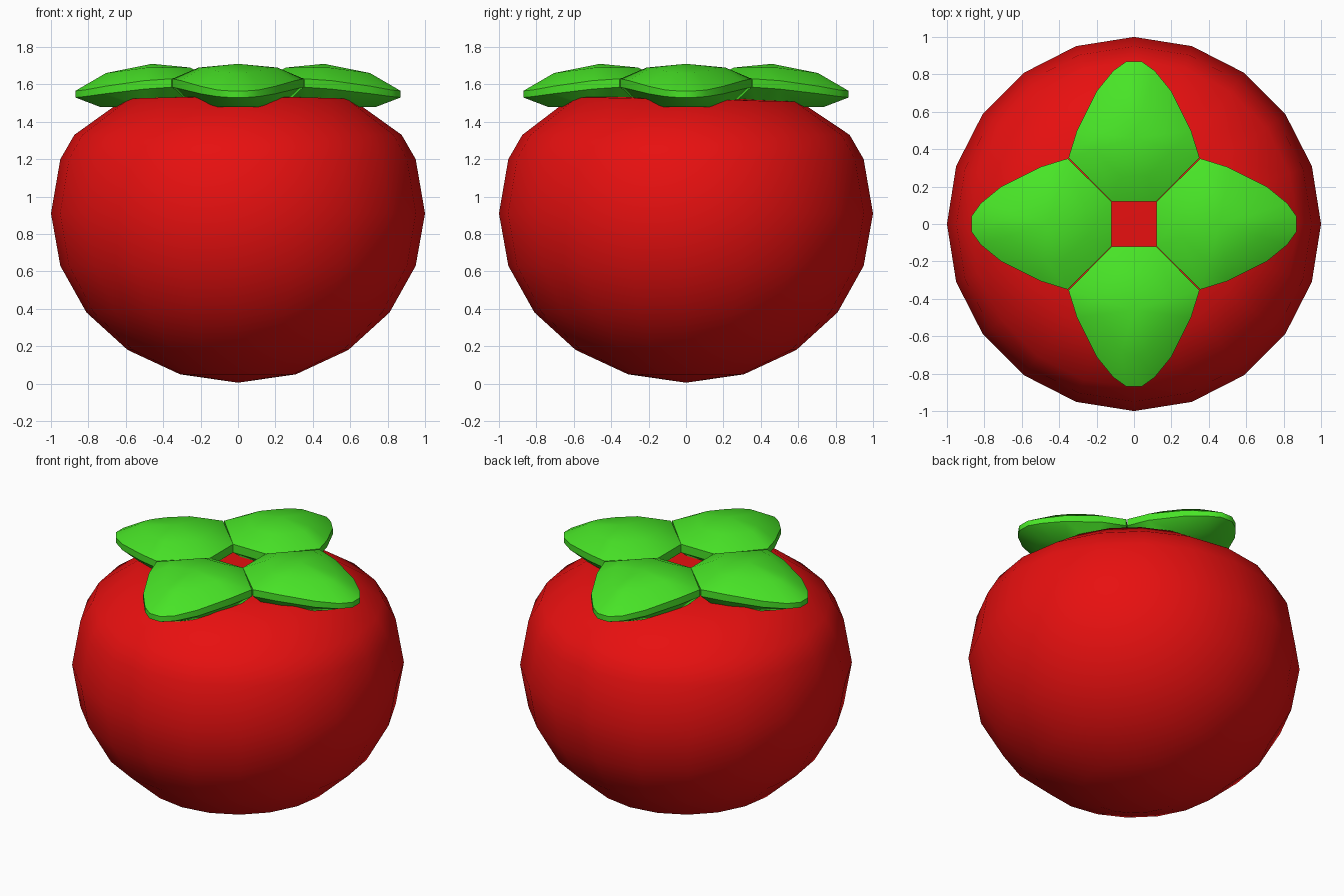
import bpy, bmesh, math

if "Cube" in bpy.data.objects:
    bpy.data.objects.remove(bpy.data.objects["Cube"])


def material(name, rgb):
    m = bpy.data.materials.new(name)
    m.diffuse_color = (*rgb, 1)
    m.use_nodes = True
    m.node_tree.nodes["Principled BSDF"].inputs["Base Color"].default_value = m.diffuse_color
    return m


RED = material("fruit red", (0.8, 0.005, 0.005))
GREEN = material("leaf green", (0.065, 0.78, 0.02))


def finish(bm, name, mat, angle):
    bmesh.ops.recalc_face_normals(bm, faces=bm.faces)
    me = bpy.data.meshes.new(name)
    bm.to_mesh(me)
    bm.free()
    me.materials.append(mat)
    ob = bpy.data.objects.new(name, me)
    bpy.context.collection.objects.link(ob)
    bpy.ops.object.select_all(action='DESELECT')
    ob.select_set(True)
    bpy.context.view_layer.objects.active = ob
    bpy.ops.object.shade_smooth_by_angle(angle=math.radians(angle))
    return ob


def bridge(bm, a, b):
    n = len(a)
    for i in range(n):
        bm.faces.new((a[i], a[(i + 1) % n], b[(i + 1) % n], b[i]))


def cap(bm, ring, co):
    v = bm.verts.new(co)
    for i in range(len(ring)):
        bm.faces.new((ring[i], ring[(i + 1) % len(ring)], v))


# Fruit body: turned profile with a flattened top
N = 20
profile = [(0.31, 0.05), (0.59, 0.18), (0.81, 0.38), (0.95, 0.63), (1.0, 0.91),
           (0.95, 1.20), (0.875, 1.33), (0.61, 1.52), (0.3, 1.53)]
bm = bmesh.new()
rings = []
for r, z in profile:
    ring = []
    for k in range(N):
        a = 2 * math.pi * k / N
        x, y = r * math.cos(a), r * math.sin(a)
        tilt = -0.02 * y if z > 1.4 else 0      # top leans very slightly
        ring.append(bm.verts.new((x, y, z + tilt)))
    rings.append(ring)
for a, b in zip(rings, rings[1:]):
    bridge(bm, a, b)
cap(bm, rings[0], (0, 0, 0.005))
cap(bm, rings[-1], (0, 0, 1.53))
finish(bm, "fruit_body", RED, 40)

# Leaf outline, half: distance from centre, half width, rim top z, rim bottom z
half = [(0.12, 0.12, 1.625, 1.57), (0.355, 0.35, 1.63, 1.585), (0.50, 0.305, 1.62, 1.575),
        (0.71, 0.20, 1.59, 1.55), (0.82, 0.11, 1.57, 1.535), (0.87, 0.04, 1.565, 1.53)]
outline = half + [(r, -w, t, b) for r, w, t, b in reversed(half)]
MID = 0.46


def leaf(name, ang):
    c, s = math.cos(ang), math.sin(ang)

    def put(r, w, z):
        return (r * c - w * s, r * s + w * c, z)

    def loop(k, zf):
        return [bm.verts.new(put(MID + (p[0] - MID) * k, p[1] * k, zf(p))) for p in outline]

    bm = bmesh.new()
    under = loop(0.68, lambda p: 1.48)
    low = loop(1.0, lambda p: p[3])
    high = loop(1.0, lambda p: p[2])
    crown = loop(0.6, lambda p: 1.69 - 0.08 * max(0, p[0] - 0.5))
    for a, b in ((under, low), (low, high), (high, crown)):
        bridge(bm, a, b)
    cap(bm, under, put(MID, 0, 1.48))
    cap(bm, crown, put(MID, 0, 1.71))
    finish(bm, name, GREEN, 40)


# Four leaves around the top
for i, side in enumerate(("right", "back", "left", "front")):
    leaf(side + "_leaf", i * math.pi / 2)
